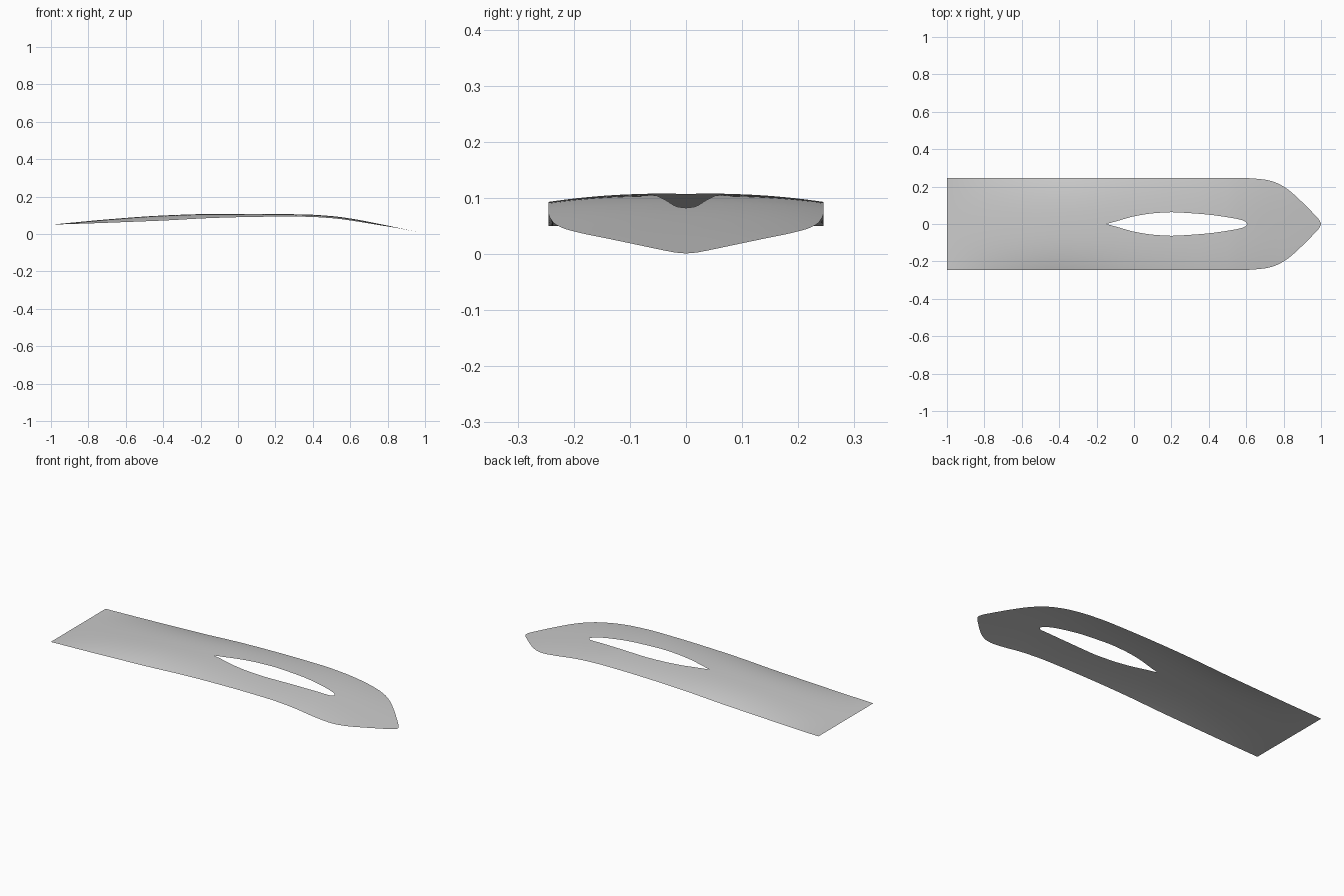
import bpy, bmesh

cube = bpy.data.objects.get("Cube")
if cube:
    bpy.data.objects.remove(cube)


def curve(points):
    """Smooth Hermite curve through (x, value) points, with limited slopes."""
    n = len(points)
    sec = [(points[i + 1][1] - points[i][1]) / (points[i + 1][0] - points[i][0]) for i in range(n - 1)]
    slope = [sec[0]]
    for a, b in zip(sec, sec[1:]):
        slope.append(2 * a * b / (a + b) if a * b > 0 else 0)
    slope.append(sec[-1])

    def value(x):
        if x <= points[0][0]:
            return points[0][1]
        for i in range(n - 1):
            (xa, va), (xb, vb) = points[i], points[i + 1]
            if x <= xb:
                h = xb - xa
                t = (x - xa) / h
                s = t * t * (3 - 2 * t)
                return (va + (vb - va) * s + h * slope[i] * t * (1 - t) ** 2
                        - h * slope[i + 1] * t * t * (1 - t))
        return points[-1][1]
    return value


# Side profile, crown depth, outer edge and slot edge along the length
WIDTH = 0.245
ridge = curve([(-1, .05), (-.7, .078), (-.4, .099), (-.15, .107), (.1, .108), (.35, .105),
               (.5, .096), (.6, .083), (.8, .045), (1, .001)])
crown = curve([(-1, 0), (-.7, .018), (-.4, .027), (0, .018), (.4, .012), (.65, .01), (1, .004)])
outer = curve([(-1, WIDTH), (.6, WIDTH), (.7, .237), (.76, .221), (.82, .187), (.88, .135),
               (.94, .076), (.98, .034), (.994, .016), (1, 0)])
slot = curve([(-.15, 0), (-.1, .013), (0, .041), (.1, .057), (.2, .063), (.3, .058), (.4, .05),
              (.5, .036), (.57, .023), (.595, .013), (.605, 0)])

# Stations along the length, denser at the rounded ends
stations = [-1 + .025 * i for i in range(80)]
stations += [.585, .59, .595, .599, .602, .605, .985, .99, .994, .997, .999, 1]
stations = sorted(set(round(x, 4) for x in stations))
ROWS = 16

bm = bmesh.new()
for side in (1, -1):
    previous = None
    for x in stations:
        inner, edge = slot(x), outer(x)
        row = []
        for j in range(ROWS + 1):
            y = inner + (edge - inner) * j / ROWS
            z = ridge(x) - crown(x) * (y / WIDTH) ** 2.6
            row.append(bm.verts.new((x, side * y, z)))
        if previous:
            for j in range(ROWS):
                quad = [previous[j], row[j], row[j + 1], previous[j + 1]]
                bm.faces.new(quad if side > 0 else quad[::-1])
        previous = row
bmesh.ops.remove_doubles(bm, verts=bm.verts, dist=1e-5)

mesh = bpy.data.meshes.new("curved_blade")
bm.to_mesh(mesh)
bm.free()
blade = bpy.data.objects.new("curved_blade", mesh)
bpy.context.collection.objects.link(blade)

# Plain grey finish
grey = bpy.data.materials.new("light_grey")
grey.use_nodes = True
colour = (0.6, 0.6, 0.6, 1)
grey.diffuse_color = colour
grey.node_tree.nodes["Principled BSDF"].inputs["Base Color"].default_value = colour
mesh.materials.append(grey)

bpy.context.view_layer.objects.active = blade
blade.select_set(True)
bpy.ops.object.shade_smooth_by_angle()
